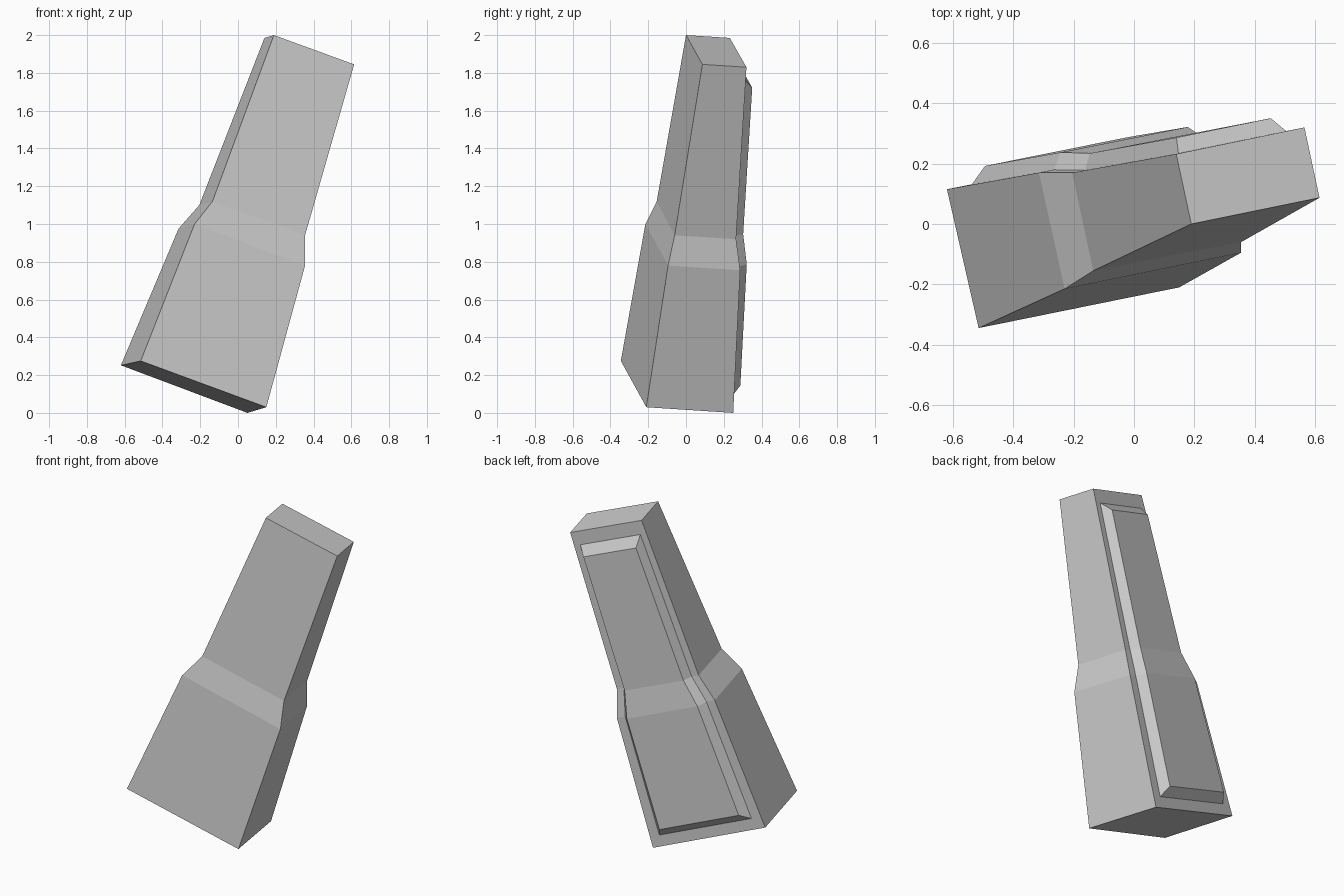
import bpy
from mathutils import Vector as V

if "Cube" in bpy.data.objects:
    bpy.data.objects.remove(bpy.data.objects["Cube"])

# Body cross-sections from bottom to top: front-left, front-right, back-right, back-left
SECTIONS = [
    [V((-0.515, -0.345, 0.275)), V((0.15, -0.21, 0.03)), V((0.05, 0.25, 0.0)), V((-0.62, 0.115, 0.252))],
    [V((-0.23, -0.215, 1.0)), V((0.355, -0.095, 0.78)), V((0.27, 0.287, 0.755)), V((-0.315, 0.17, 0.975))],
    [V((-0.135, -0.155, 1.12)), V((0.355, -0.06, 0.94)), V((0.285, 0.265, 0.92)), V((-0.205, 0.17, 1.10))],
    [V((0.19, 0.0, 2.0)), V((0.615, 0.087, 1.845)), V((0.565, 0.32, 1.83)), V((0.14, 0.232, 1.985))],
]


def make_object(name, verts, faces):
    mesh = bpy.data.meshes.new(name)
    mesh.from_pydata(verts, [], faces)
    mesh.update()
    obj = bpy.data.objects.new(name, mesh)
    bpy.context.collection.objects.link(obj)
    return obj


def bridge(rings, n):
    return [(r * n + i, r * n + (i + 1) % n, (r + 1) * n + (i + 1) % n, (r + 1) * n + i)
            for r in range(rings - 1) for i in range(n)]


# Tapered body lofted through the sections
make_object("body", [p for s in SECTIONS for p in s],
            bridge(4, 4) + [(3, 2, 1, 0), (12, 13, 14, 15)])

# Raised panel on the back, following the outline of the body
back = [(s[3], s[2]) for s in SECTIONS]
along = (back[3][0] + back[3][1]) - (back[0][0] + back[0][1])
normal = along.cross(back[3][1] - back[3][0]).normalized()


def panel_ring(side, end, height):
    rows = [list(r) for r in back]
    for a, b in ((0, 1), (3, 2)):
        rows[a] = [back[a][k].lerp(back[b][k], end) for k in (0, 1)]
    left = [l.lerp(r, side) + normal * height for l, r in rows]
    right = [r.lerp(l, side) + normal * height for l, r in rows]
    return left + right[::-1]


rings = [panel_ring(0.085, 0.085, -0.03), panel_ring(0.085, 0.085, 0.0),
         panel_ring(0.14, 0.145, 0.052)]


def cap(offset, flip):
    quads = [(offset + i, offset + i + 1, offset + 6 - i, offset + 7 - i) for i in range(3)]
    return [q[::-1] for q in quads] if flip else quads


make_object("back_panel", [p for r in rings for p in r],
            bridge(3, 8) + cap(0, True) + cap(16, False))
